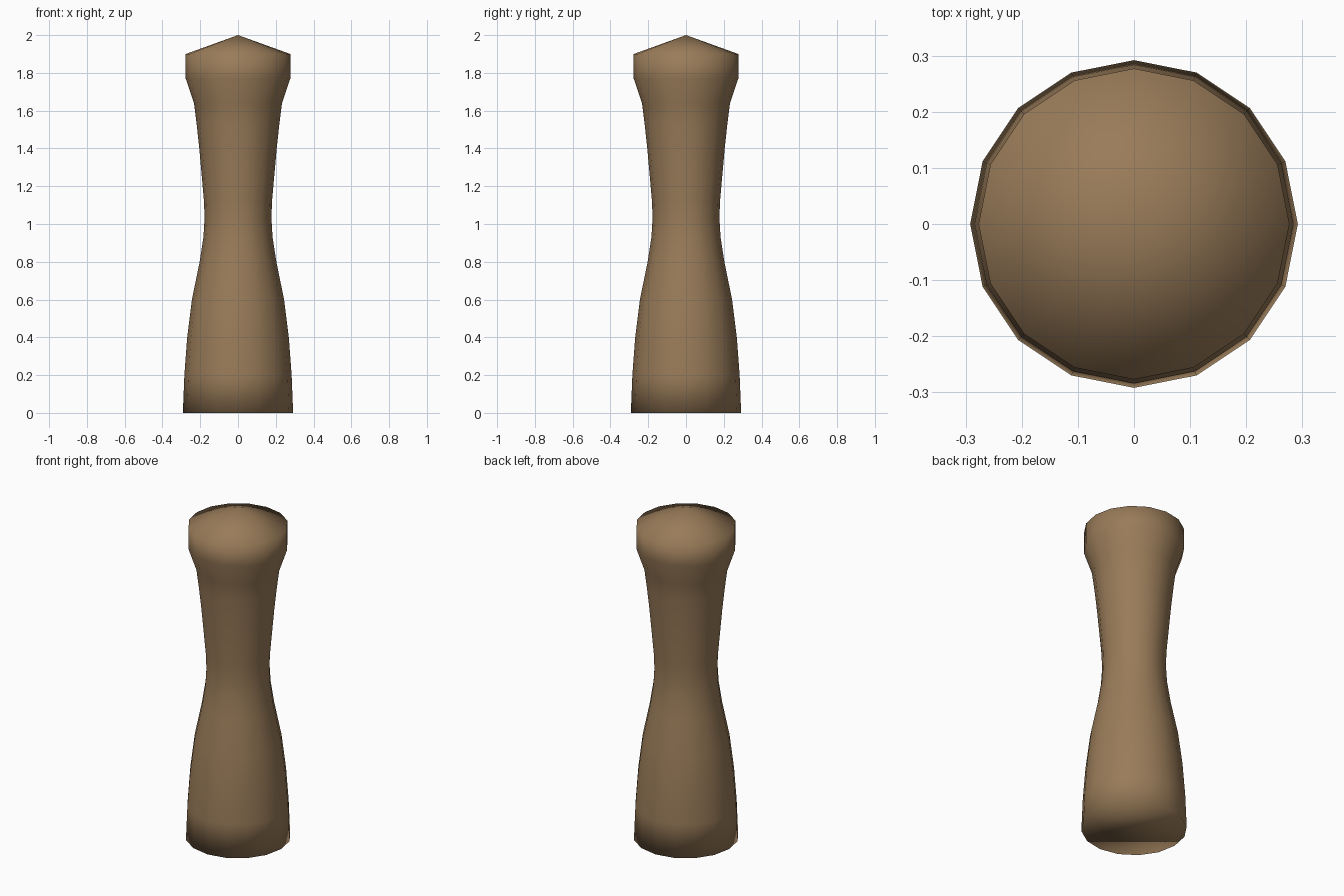
import bpy
import bmesh
from math import cos, sin, tau

cube = bpy.data.objects.get("Cube")
if cube:
    bpy.data.objects.remove(cube, do_unlink=True)

SIDES = 16

# Brown wood
wood = bpy.data.materials.new("brown_wood")
wood.use_nodes = True
wood.diffuse_color = (0.32, 0.20, 0.10, 1)
wood.node_tree.nodes["Principled BSDF"].inputs["Base Color"].default_value = wood.diffuse_color

# Radius and height of each ring, from the foot to the rim
profile = [(0.292, 0), (0.284, 0.2), (0.269, 0.4), (0.244, 0.6), (0.203, 0.8),
           (0.183, 0.93), (0.177, 1.03), (0.18, 1.12), (0.205, 1.4),
           (0.219, 1.53), (0.233, 1.64), (0.277, 1.77), (0.277, 1.9)]

# Waisted post, turned around the vertical axis
bm = bmesh.new()
rings = [[bm.verts.new((r * cos(tau * i / SIDES), r * sin(tau * i / SIDES), z))
          for i in range(SIDES)] for r, z in profile]
tip = bm.verts.new((0, 0, 2))
for i in range(SIDES):
    j = (i + 1) % SIDES
    for low, high in zip(rings, rings[1:]):
        bm.faces.new((low[i], low[j], high[j], high[i]))
    # Shallow pointed cap
    bm.faces.new((rings[-1][i], rings[-1][j], tip))
# Flat underside
bm.faces.new(rings[0][::-1])

# The whole post shares one soft shading
for face in bm.faces:
    face.smooth = True
mesh = bpy.data.meshes.new("wooden_post")
bm.to_mesh(mesh)
bm.free()
mesh.materials.append(wood)
post = bpy.data.objects.new("wooden_post", mesh)
bpy.context.collection.objects.link(post)
